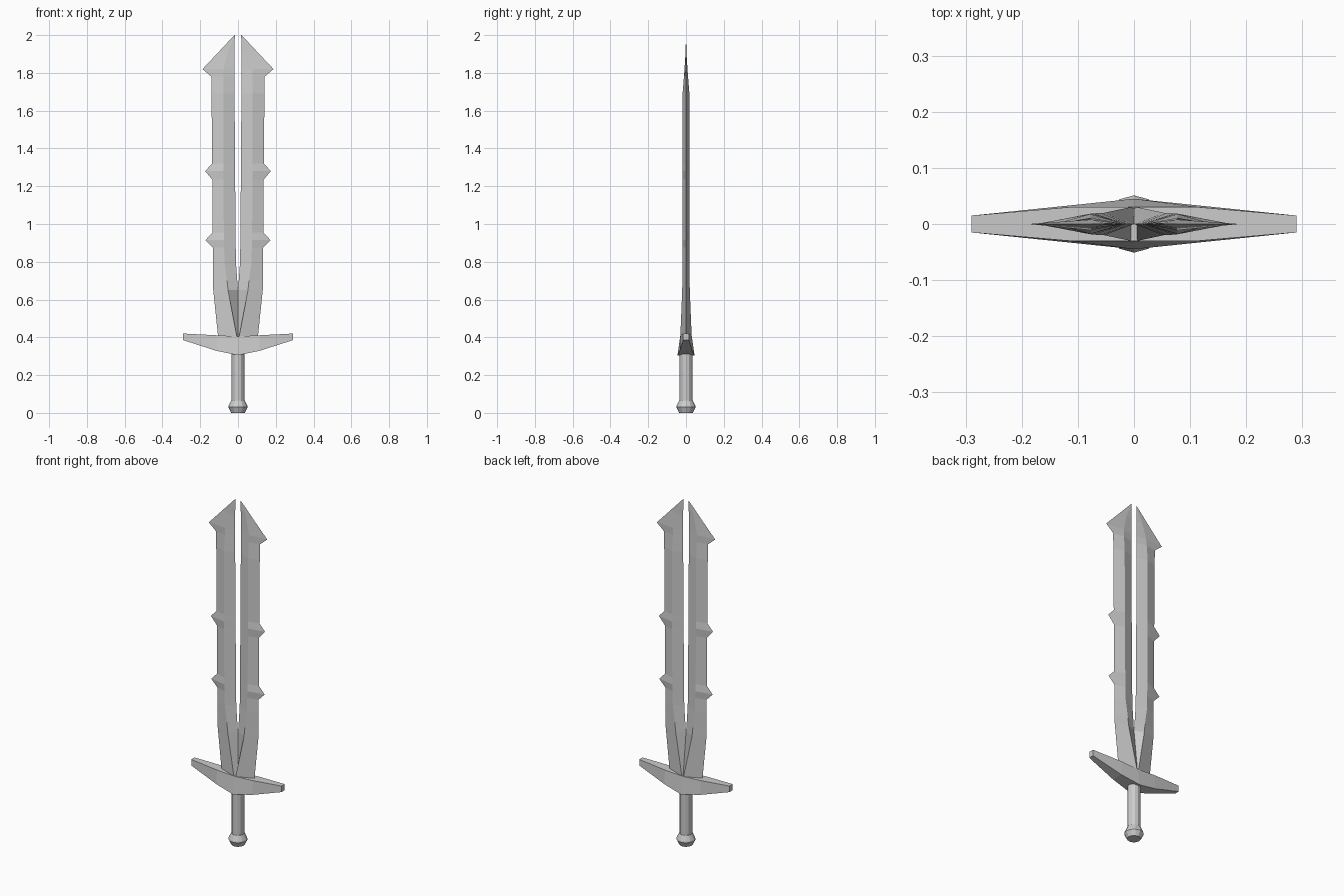
import bpy, bmesh, math

if "Cube" in bpy.data.objects:
    bpy.data.objects.remove(bpy.data.objects["Cube"])


def finish(name, bm):
    bmesh.ops.remove_doubles(bm, verts=bm.verts, dist=1e-5)
    bmesh.ops.dissolve_degenerate(bm, edges=bm.edges, dist=1e-5)
    bmesh.ops.recalc_face_normals(bm, faces=bm.faces)
    mesh = bpy.data.meshes.new(name)
    bm.to_mesh(mesh)
    bm.free()
    obj = bpy.data.objects.new(name, mesh)
    bpy.context.collection.objects.link(obj)
    return obj


def loft(name, rings):
    """Skin a list of equal-length closed rings and cap both ends."""
    bm = bmesh.new()
    loops = [[bm.verts.new(p) for p in ring] for ring in rings]
    n = len(loops[0])
    for a, b in zip(loops, loops[1:]):
        for i in range(n):
            j = (i + 1) % n
            bm.faces.new((a[i], a[j], b[j], b[i]))
    bm.faces.new(loops[0])
    bm.faces.new(loops[-1])
    return finish(name, bm)


def turned(name, profile, sides=12):
    """Faceted round part from (radius, z) pairs."""
    step = 2 * math.pi / sides
    return loft(name, [[(r * math.cos(i * step), r * math.sin(i * step), z)
                        for i in range(sides)] for r, z in profile])


# Blade prongs: z, inner edge x, ridge x, outer edge x, ridge half thickness
stations = [
    (0.38, 0.0, 0.001, 0.103, 0.031),
    (0.65, 0.0, 0.053, 0.131, 0.020),
    (0.70, 0.004, 0.058, 0.132, 0.0195),
    (0.80, 0.011, 0.072, 0.133, 0.019),
    (0.875, 0.012, 0.073, 0.133, 0.019),
    (0.915, 0.012, 0.074, 0.172, 0.019),   # lower barb
    (0.955, 0.013, 0.075, 0.134, 0.019),
    (1.235, 0.015, 0.077, 0.136, 0.018),
    (1.28, 0.015, 0.077, 0.174, 0.018),    # upper barb
    (1.32, 0.016, 0.077, 0.137, 0.018),
    (1.69, 0.018, 0.078, 0.140, 0.018),
    (1.78, 0.018, 0.077, 0.141, 0.011),
    (1.82, 0.018, 0.076, 0.188, 0.008),    # flared head
    (1.91, 0.018, 0.055, 0.103, 0.002),
    (2.00, 0.017, 0.018, 0.019, 0.0005),
]
for side, label in ((1, "right"), (-1, "left")):
    loft("blade_prong_" + label,
         [[(side * inner, 0, z), (side * ridge, -t, z),
           (side * outer, 0, z), (side * ridge, t, z)]
          for z, inner, ridge, outer, t in stations])

# Crossguard: x, bottom z, bottom half depth, top z, top half depth
half = [
    (0.29, 0.385, 0.015, 0.42, 0.015),
    (0.115, 0.329, 0.033, 0.411, 0.030),
    (0.0, 0.305, 0.045, 0.405, 0.030),
]
guard = [(-x, *rest) for x, *rest in half] + half[1::-1]
loft("crossguard", [[(x, -yb, zb), (x, yb, zb), (x, yt, zt), (x, -yt, zt)]
                    for x, zb, yb, zt, yt in guard])

# Grip and pommel
turned("grip", [(0.034, 0.05), (0.034, 0.33)])
turned("pommel", [(0.036, 0.0), (0.051, 0.03), (0.049, 0.038), (0.036, 0.066)])
